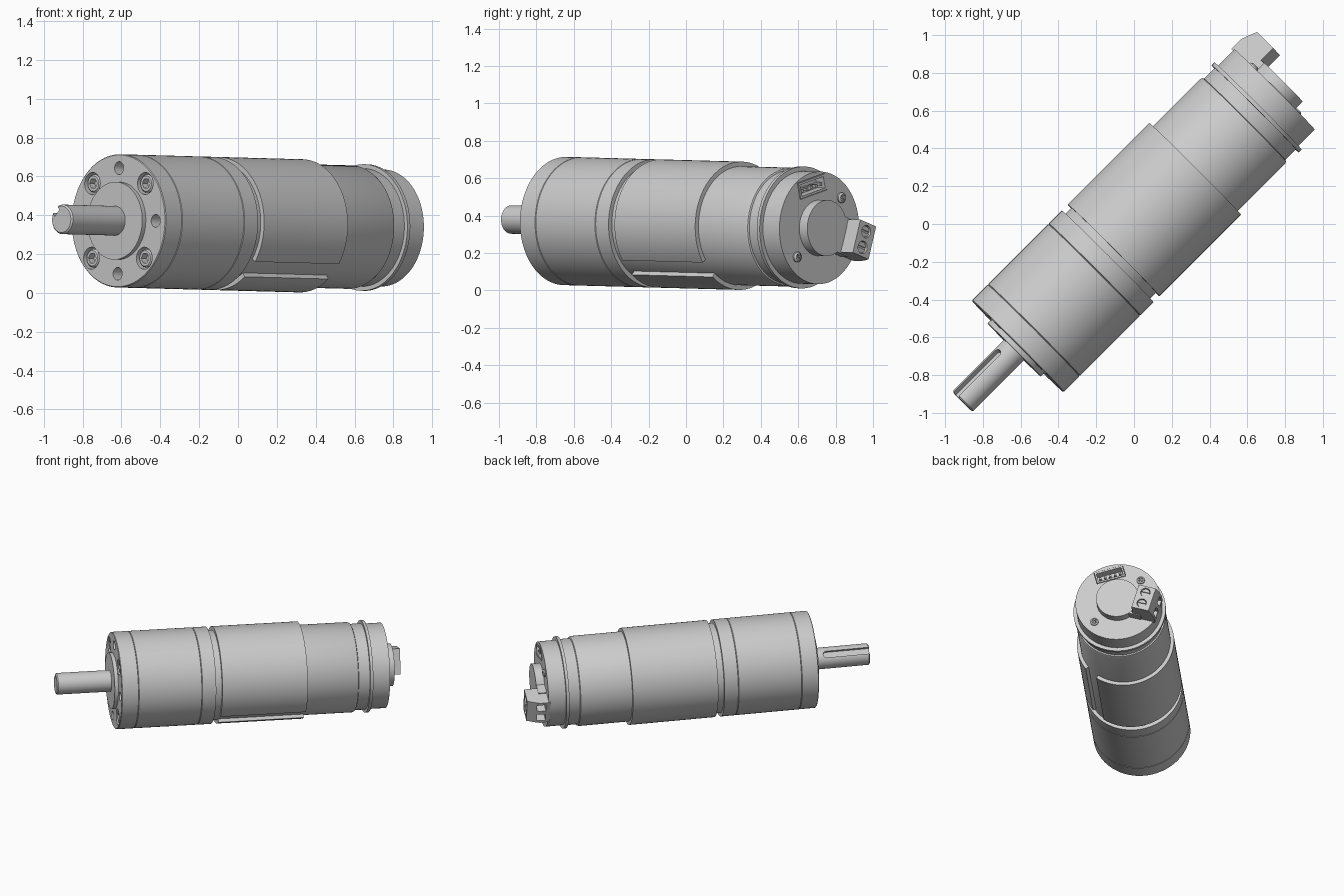
import bpy
import bmesh
from math import sin, cos, radians, pi
from mathutils import Matrix

if "Cube" in bpy.data.objects:
    bpy.data.objects.remove(bpy.data.objects["Cube"])

grey = bpy.data.materials.new("machined grey")
grey.use_nodes = True
colour = (0.6, 0.6, 0.6, 1)
grey.diffuse_color = colour
grey.node_tree.nodes["Principled BSDF"].inputs["Base Color"].default_value = colour

parts = []


def add(name, bm):
    bmesh.ops.recalc_face_normals(bm, faces=bm.faces)
    mesh = bpy.data.meshes.new(name)
    bm.to_mesh(mesh)
    bm.free()
    obj = bpy.data.objects.new(name, mesh)
    bpy.context.collection.objects.link(obj)
    parts.append(obj)
    return obj


def polar(r, degrees, t=0):
    """Radial distance and sideways offset to x, z around the motor axis."""
    a = radians(degrees)
    return r * cos(a) - t * sin(a), r * sin(a) + t * cos(a)


def lathe(name, profile, at=(0, 0), segs=96, arc=None):
    """Turn (axial, radius) points around y; arc makes a part-turn closed shell."""
    bm = bmesh.new()
    start, end = arc or (0, 360)
    count = segs + 1 if arc else segs
    rings = []
    for i in range(count):
        a = radians(start + (end - start) * i / segs)
        rings.append([bm.verts.new((at[0] + r * cos(a), s, at[1] + r * sin(a)))
                      for s, r in profile])
    n = len(profile)
    for i in range(segs):
        one, two = rings[i], rings[(i + 1) % count]
        for j in range(n if arc else n - 1):
            k = (j + 1) % n
            bm.faces.new((one[j], one[k], two[k], two[j]))
    if arc:
        bm.faces.new(rings[0])
        bm.faces.new(rings[-1])
    else:
        bm.faces.new([ring[0] for ring in rings])
        bm.faces.new([ring[-1] for ring in rings])
    return add(name, bm)


def rod(name, s0, s1, r, at=(0, 0), segs=32):
    return lathe(name, [(s0, r), (s1, r)], at, segs)


def prism(name, outline, half, angle, t=0):
    """Extrude a (radial, axial) outline sideways at an angle around the axis."""
    bm = bmesh.new()
    sides = []
    for offset in (t - half, t + half):
        row = []
        for r, s in outline:
            x, z = polar(r, angle, offset)
            row.append(bm.verts.new((x, s, z)))
        sides.append(row)
        bm.faces.new(row)
    n = len(outline)
    for i in range(n):
        k = (i + 1) % n
        bm.faces.new((sides[0][i], sides[0][k], sides[1][k], sides[1][i]))
    return add(name, bm)


def box(name, r0, r1, s0, s1, half, angle, t=0):
    return prism(name, [(r0, s0), (r1, s0), (r1, s1), (r0, s1)], half, angle, t)


def cut(obj, cutters):
    for cutter in cutters:
        mod = obj.modifiers.new("cut", 'BOOLEAN')
        mod.operation = 'DIFFERENCE'
        mod.solver = 'EXACT'
        mod.object = cutter
    graph = bpy.context.evaluated_depsgraph_get()
    mesh = bpy.data.meshes.new_from_object(obj.evaluated_get(graph))
    obj.modifiers.clear()
    obj.data = mesh
    for cutter in cutters:
        parts.remove(cutter)
        bpy.data.objects.remove(cutter)


# Gearbox: front plate, ring gear and rear adapter with fine seams
R = 0.343
plate = lathe("gearbox_front_plate", [(-0.894, R - 0.004), (-0.89, R), (-0.776, R), (-0.773, R - 0.004)])
lathe("gearbox_body", [(-0.773, R - 0.004), (-0.77, R), (-0.323, R), (-0.32, R - 0.004)])
lathe("gearbox_rear_ring", [(-0.32, R - 0.004), (-0.317, R), (-0.22, R)])
rod("front_boss", -0.92, -0.88, 0.2, segs=96)

# Front plate holes and socket head screws
holes = []
for i in range(4):
    holes.append(rod("hole", -0.95, -0.81, 0.033, polar(0.272, 90 * i)))
    holes.append(rod("counterbore", -0.95, -0.83, 0.057, polar(0.272, 45 + 90 * i)))
cut(plate, holes)
for i in range(4):
    spot = polar(0.272, 45 + 90 * i)
    head = lathe("socket_screw", [(-0.82, 0.047), (-0.88, 0.047), (-0.888, 0.04)], spot, 32)
    cut(head, [rod("hex", -0.95, -0.85, 0.028, spot, 6)])

# Output shaft with keyway open at the tip
shaft = lathe("output_shaft", [(-1.308, 0.068), (-1.3, 0.076), (-0.9, 0.076)], segs=64)
slot_box = box("slot", 0.046, 0.12, -1.4, -1.0, 0.024, 135)
end_bm = bmesh.new()
turn = Matrix.Rotation(radians(-135), 4, 'Y')
bmesh.ops.create_cone(end_bm, cap_ends=True, segments=24, radius1=0.024, radius2=0.024, depth=0.074,
                      matrix=turn @ Matrix.Translation((0.083, -1.0, 0)) @ Matrix.Rotation(pi / 2, 4, 'Y'))
cut(shaft, [slot_box, add("slot_end", end_bm)])

# Motor can and the split sleeve wrapped around it
lathe("motor_can", [(-0.23, 0.318), (0.79, 0.318), (0.802, 0.313), (0.806, 0.305)])
lathe("motor_sleeve", [(-0.175, 0.316), (-0.175, R), (0.435, R), (0.435, 0.316)],
      segs=92, arc=(-35, 307))

# Rear neck, retaining ring and end cap
rod("rear_neck", 0.8, 0.9, 0.304, segs=96)
lathe("retaining_ring", [(0.885, 0.3), (0.885, 0.326), (0.906, 0.326), (0.906, 0.3)])
cap = rod("end_cap", 0.895, 1.03, 0.301, segs=96)
rod("rear_hub", 1.02, 1.09, 0.15, segs=64)

# Pin connector set into the end cap
SOCKET = 75.4
cut(cap, [box("pocket", 0.183, 0.275, 0.96, 1.1, 0.105, SOCKET)])
shell = box("connector_housing", 0.186, 0.272, 0.955, 1.034, 0.102, SOCKET)
cut(shell, [box("inside", 0.198, 0.26, 0.975, 1.1, 0.09, SOCKET)])
for i in range(5):
    box("connector_pin", 0.215, 0.231, 0.97, 1.025, 0.008, SOCKET, (i - 2) * 0.036)

# Cross slot screws in the end cap
for angle in (135, 317):
    spot = polar(0.228, angle)
    screw = lathe("cap_screw", [(1.02, 0.028), (1.038, 0.028), (1.046, 0.018)], spot, 32)
    cut(screw, [box("cross", 0.21, 0.246, 1.036, 1.1, 0.004, angle),
                box("cross", 0.224, 0.232, 1.036, 1.1, 0.018, angle)])

# Terminal block joined to the hub
TERMINAL = 197
box("terminal_arm", 0.05, 0.2, 1.02, 1.088, 0.098, TERMINAL)
block = prism("terminal_block", [(0.14, 1.02), (0.3, 1.02), (0.3, 1.09), (0.285, 1.135),
                                 (0.265, 1.18), (0.14, 1.18)], 0.092, TERMINAL)
cuts = []
for t in (-0.044, 0.044):
    cuts.append(rod("screw_well", 1.155, 1.3, 0.034, polar(0.202, TERMINAL, t), 32))
    cuts.append(box("wire_entry", 0.235, 0.4, 1.05, 1.112, 0.028, TERMINAL, t))
cut(block, cuts)
for t in (-0.044, 0.044):
    screw = rod("terminal_screw", 1.15, 1.172, 0.03, polar(0.202, TERMINAL, t), 32)
    cut(screw, [box("slot", 0.15, 0.25, 1.164, 1.3, 0.005, TERMINAL, t)])

# Place the assembly diagonally with its slight tilt, then shade
frame = (Matrix.Translation((0.016, -0.016, 0.354)) @ Matrix.Rotation(radians(-45), 4, 'Z')
         @ Matrix.Rotation(radians(-1.1), 4, 'X'))
for obj in parts:
    obj.data.transform(frame)
    obj.data.materials.clear()
    obj.data.materials.append(grey)
    obj.data.shade_smooth()
    obj.data.set_sharp_from_angle(angle=radians(30))
